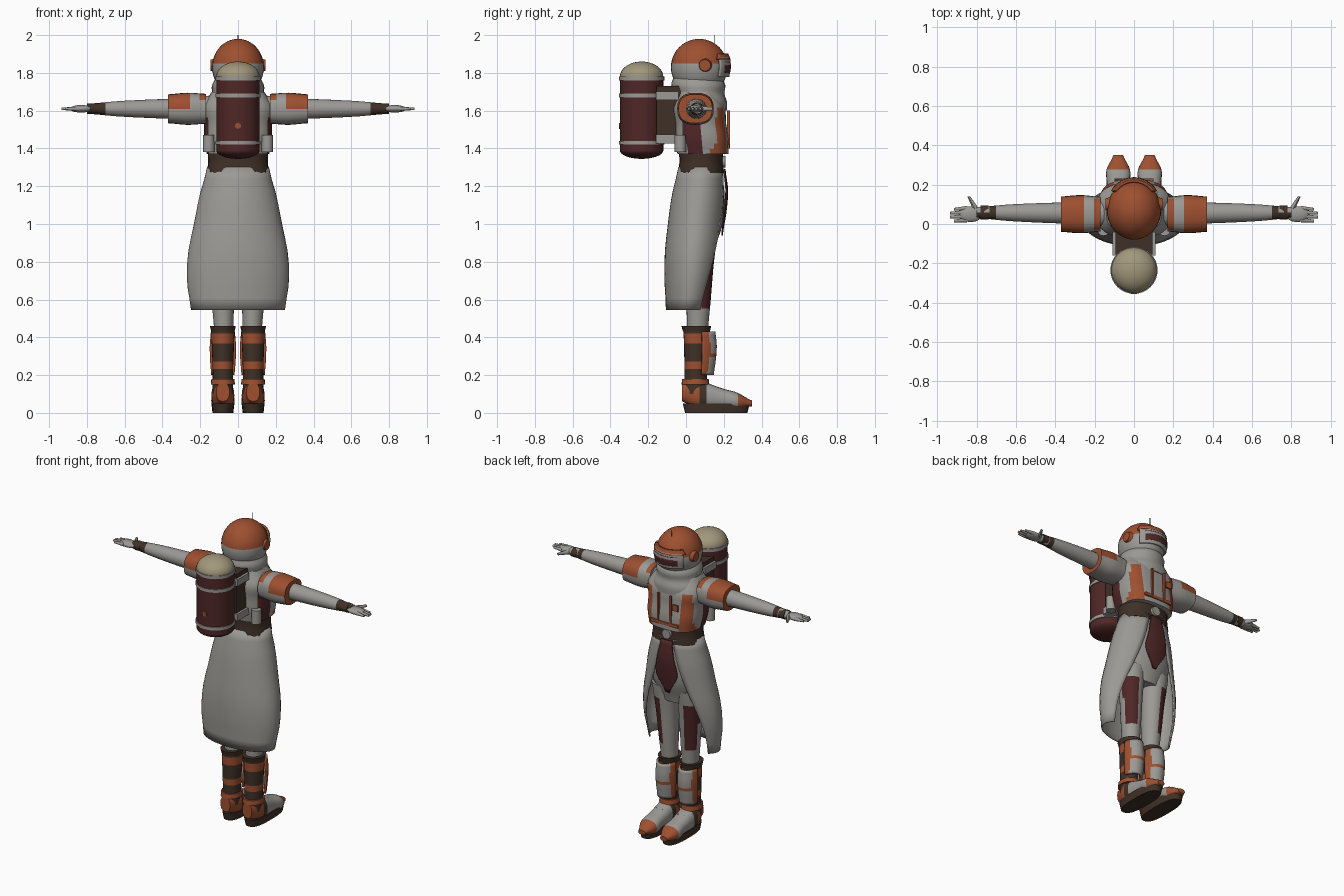
import bpy, bmesh, math
from mathutils import Vector, Matrix

if "Cube" in bpy.data.objects:
    bpy.data.objects.remove(bpy.data.objects["Cube"])


def material(name, red, green, blue):
    colour = (red, green, blue, 1)
    m = bpy.data.materials.new(name)
    m.use_nodes = True
    m.diffuse_color = colour
    m.node_tree.nodes["Principled BSDF"].inputs["Base Color"].default_value = colour
    return m


WHITE = material("suit white", .33, .32, .3)
ORANGE = material("orange", .34, .08, .03)
MAROON = material("maroon", .08, .02, .02)
DARK = material("dark brown", .05, .03, .02)
CREAM = material("cream", .36, .31, .2)


def finish(name, bm, mats, rule=None, mirror=False, thickness=None):
    """Turn a bmesh into an object; rule(centre) picks the material of a face."""
    bmesh.ops.recalc_face_normals(bm, faces=bm.faces)
    if rule:
        for face in bm.faces:
            face.material_index = mats.index(rule(face.calc_center_median()))
    mesh = bpy.data.meshes.new(name)
    bm.to_mesh(mesh)
    bm.free()
    for mat in mats:
        mesh.materials.append(mat)
    ob = bpy.data.objects.new(name, mesh)
    bpy.context.collection.objects.link(ob)
    bpy.ops.object.select_all(action='DESELECT')
    ob.select_set(True)
    bpy.context.view_layer.objects.active = ob
    bpy.ops.object.shade_smooth_by_angle(angle=math.radians(40))
    if thickness:
        solid = ob.modifiers.new("thickness", 'SOLIDIFY')
        solid.thickness, solid.offset = thickness, 0
    if mirror:
        ob.modifiers.new("mirror", 'MIRROR')


def sample(values, t):
    """Smooth curve through evenly spaced values."""
    last = len(values) - 1
    i = min(int(t * last), last - 1)
    t = t * last - i
    p, q, r, s = (values[max(0, min(j, last))] for j in range(i - 1, i + 3))
    return q + t / 2 * (r - p + t * (2*p - 5*q + 4*r - s + t * (3 * (q - r) + s - p)))


def loft(name, mats, start, end, radii, flat=(1, 1), power=1, rows=12, sides=24,
         facing=None, opening=(180, 180), **options):
    """Tube from start to end. flat is the depth/width ratio at both ends, power below
    one squares the section, and facing makes an open shell of the given half angles."""
    start, end = Vector(start), Vector(end)
    reach = [abs(c) for c in end - start]
    along = reach.index(max(reach))
    across = [axis for axis in range(3) if axis != along]
    bm = bmesh.new()
    rings = []
    for row in range(rows + 1):
        t = row / rows
        width = sample(radii, t)
        sizes = (width, width * sample(flat, t))
        ring = []
        for i in range(sides + (facing is not None)):
            turn = 2 * i / sides - 1
            angle = math.radians((facing or 0) + turn * sample(opening, t))
            point = start.lerp(end, t)
            for axis, size, wave in zip(across, sizes, (math.cos(angle), math.sin(angle))):
                point[axis] += size * math.copysign(abs(wave) ** power, wave)
            ring.append(bm.verts.new(point))
        rings.append(ring)
    for a, b in zip(rings, rings[1:]):
        for i in range(sides):
            j = (i + 1) % len(a)
            bm.faces.new((a[i], a[j], b[j], b[i]))
    if facing is None:
        bm.faces.new(rings[0])
        bm.faces.new(rings[-1])
    finish(name, bm, mats, **options)


def ball(name, mats, centre, size, **options):
    bm = bmesh.new()
    place = Matrix.Translation(centre) @ Matrix.Diagonal((*size, 1))
    bmesh.ops.create_uvsphere(bm, u_segments=32, v_segments=24, radius=1, matrix=place)
    finish(name, bm, mats, **options)


def box(name, mat, centre, size, **options):
    bm = bmesh.new()
    place = Matrix.Translation(centre) @ Matrix.Diagonal((*size, 1))
    bmesh.ops.create_cube(bm, size=1, matrix=place)
    finish(name, bm, [mat], **options)


FRONT, BACK = 90, -90
BODY = .08       # depth of the body's centre line
LEG = .08        # sideways place of a leg
ARM = 1.61       # height of the arms
TANK = -.235     # depth of the tank's centre line


# Helmet, visor and cowl
def helmet_colour(c):
    return ORANGE if c.z > 1.84 else WHITE


ball("helmet", [WHITE, ORANGE], (0, .07, 1.83), (.137, .15, .15), rule=helmet_colour)
loft("visor_frame", [WHITE], (0, BODY, 1.78), (0, BODY, 1.88), [.13, .138, .134],
     flat=(1.1, 1.1), facing=FRONT, opening=(50, 50), thickness=.012)
loft("visor_glass", [MAROON], (0, BODY, 1.8), (0, BODY, 1.86), [.136, .14, .138],
     flat=(1.1, 1.1), facing=FRONT, opening=(36, 36), thickness=.008)
loft("brow", [ORANGE], (0, BODY, 1.87), (0, BODY, 1.9), [.135, .125],
     flat=(1.1, 1.1), facing=FRONT, opening=(55, 50), thickness=.014)
loft("ear_cap", [ORANGE], (.11, .1, 1.84), (.145, .1, 1.84), [.04, .03], mirror=True)
loft("crest_antenna", [DARK], (0, .15, 1.9), (0, .15, 2), [.002, .002], sides=6)
loft("cowl", [WHITE], (0, BODY, 1.6), (0, .06, 1.78), [.17, .165, .14, .138, .115],
     flat=(.8, 1.1))


# Torso with dark sides, orange armhole trim and white front
def torso_colour(c):
    side = abs(c.x)
    if side > .155 and c.y < BODY and c.z < 1.55:
        return MAROON
    return ORANGE if .105 < side < .165 and c.y > .11 and c.z < 1.62 else WHITE


loft("torso", [WHITE, ORANGE, MAROON], (0, .09, 1.37), (0, .06, 1.7),
     [.165, .18, .18, .19, .14], flat=(.82, .7), power=.7, sides=40, rule=torso_colour)
box("chest_strap", ORANGE, (.045, .225, 1.5), (.012, .014, .2), mirror=True)
box("chest_patch", ORANGE, (-.08, .225, 1.53), (.04, .009, .04))
box("chest_band", ORANGE, (0, .225, 1.41), (.2, .012, .02))
loft("side_pouch", [WHITE], (.155, -.03, 1.38), (.155, -.03, 1.47), [.03, .03], mirror=True)
loft("belt", [DARK], (0, BODY, 1.27), (0, BODY, 1.385), [.165, .158, .16],
     flat=(.73, .73), power=.85)
loft("belt_buckle", [WHITE], (0, .18, 1.33), (0, .21, 1.33), [.033, .03])

# Backpack tank, bands and bracket
loft("tank", [MAROON], (0, TANK, 1.39), (0, TANK, 1.78), [.115, .115], sides=32)
ball("tank_base", [MAROON], (0, TANK, 1.39), (.115, .115, .045))
ball("tank_dome", [CREAM], (0, TANK, 1.78), (.115, .115, .08))
for height in (1.43, 1.68, 1.77):
    loft("tank_band", [WHITE], (0, TANK, height - .01), (0, TANK, height + .01),
         [.12, .12], rows=1, sides=32)
box("tank_bracket", DARK, (0, -.09, 1.58), (.19, .13, .3))
for height in (1.45, 1.68):
    box("bracket_strut", WHITE, (0, -.1, height), (.22, .12, .045))
loft("tank_valve", [ORANGE], (0, -.34, 1.52), (0, -.355, 1.52), [.016, .016])

# Long coat, open at the front, over the hips
loft("coat_skirt", [WHITE], (0, .015, .545), (0, BODY, 1.3),
     [.245, .266, .26, .23, .2, .16], flat=(.48, .73), sides=36,
     facing=BACK, opening=(120, 165), thickness=.008)
loft("hips", [WHITE], (0, BODY, .86), (0, BODY, 1.3), [.12, .185, .185, .155],
     flat=(.6, .7))
loft("front_tabard", [MAROON], (0, BODY, .94), (0, BODY, 1.29), [.185, .2, .195, .165],
     flat=(.6, .76), facing=FRONT, opening=(4, 22, 18, 14), thickness=.008)


# Legs with maroon front panels
def leg_colour(c):
    return MAROON if .54 < c.z < .86 and c.y > BODY and c.x > LEG else WHITE


loft("leg", [WHITE, MAROON], (.075, .06, .42), (.09, BODY, .95), [.05, .06, .07, .085],
     flat=(1.1, 1), rule=leg_colour, mirror=True)


# Boots
def shaft_colour(c):
    return ORANGE if .24 < c.z < .28 or .37 < c.z < .42 else DARK


def guard_colour(c):
    return ORANGE if abs(c.x - LEG) > .047 or .3 < c.z < .32 else WHITE


def foot_colour(c):
    if c.y > .28 or c.y < .07:
        return ORANGE
    return DARK if c.y < .11 else WHITE


loft("boot_shaft", [DARK, ORANGE], (LEG, .05, .1), (LEG, .055, .46), [.055, .054, .058, .062],
     flat=(1.1, 1.1), rows=27, rule=shaft_colour, mirror=True)
loft("boot_cuff", [DARK], (LEG, .055, .43), (LEG, .055, .46), [.062, .068],
     flat=(1.15, 1.15), mirror=True)
loft("shin_guard", [WHITE, ORANGE], (LEG, .06, .2), (LEG, .06, .43), [.058, .064, .066, .06],
     flat=(1.4, 1.5), facing=FRONT, opening=(75, 75), thickness=.012,
     rule=guard_colour, mirror=True)
loft("sole", [DARK], (LEG, .16, 0), (LEG, .16, .05), [.055, .061], flat=(3, 2.9),
     power=.75, rows=2, mirror=True)
loft("foot", [WHITE, ORANGE, DARK], (LEG, -.02, .11), (LEG, .35, .05),
     [.035, .058, .06, .058, .06, .025], flat=(1.4, .6), power=.85, rows=20,
     rule=foot_colour, mirror=True)
for lace in range(3):
    box("boot_lace", DARK, (LEG, .16 + lace * .04, .13 - lace * .015), (.05, .01, .014),
        mirror=True)
loft("ankle_strap", [ORANGE], (LEG, .05, .15), (LEG, .05, .18), [.064, .061],
     flat=(1.15, 1.15), rows=1, mirror=True)


# Arms, shoulder pads and cuffs
def arm_colour(c):
    return DARK if .7 < c.x < .74 or c.x > .7 and c.y < .055 else WHITE


def pad_colour(c):
    return ORANGE if c.x > .25 and c.z > ARM or c.x < .2 and c.z > 1.66 else WHITE


loft("arm", [WHITE, DARK], (.14, .055, ARM), (.8, .058, ARM), [.07, .056, .05, .042, .028],
     flat=(1, .95), rows=20, rule=arm_colour, mirror=True)
loft("shoulder_pad", [WHITE, ORANGE], (.17, .05, ARM), (.37, .05, ARM), [.088, .097, .09],
     flat=(.9, .85), power=.8, rule=pad_colour, mirror=True)
loft("cuff", [DARK], (.74, .058, ARM), (.78, .058, ARM), [.036, .036], flat=(.8, .8),
     mirror=True)

# Hands
ball("palm", [WHITE], (.83, .05, ARM), (.06, .04, .02), mirror=True)
for finger in range(4):
    spread = (finger - 1.5) * .02
    loft("finger", [WHITE], (.85, .05 + spread, ARM), (.945 - abs(spread), .045 + spread, ARM),
         [.012, .007], rows=3, sides=10, mirror=True)
loft("thumb", [WHITE], (.8, .07, ARM), (.84, .14, ARM), [.016, .008], rows=3, sides=10,
     mirror=True)
